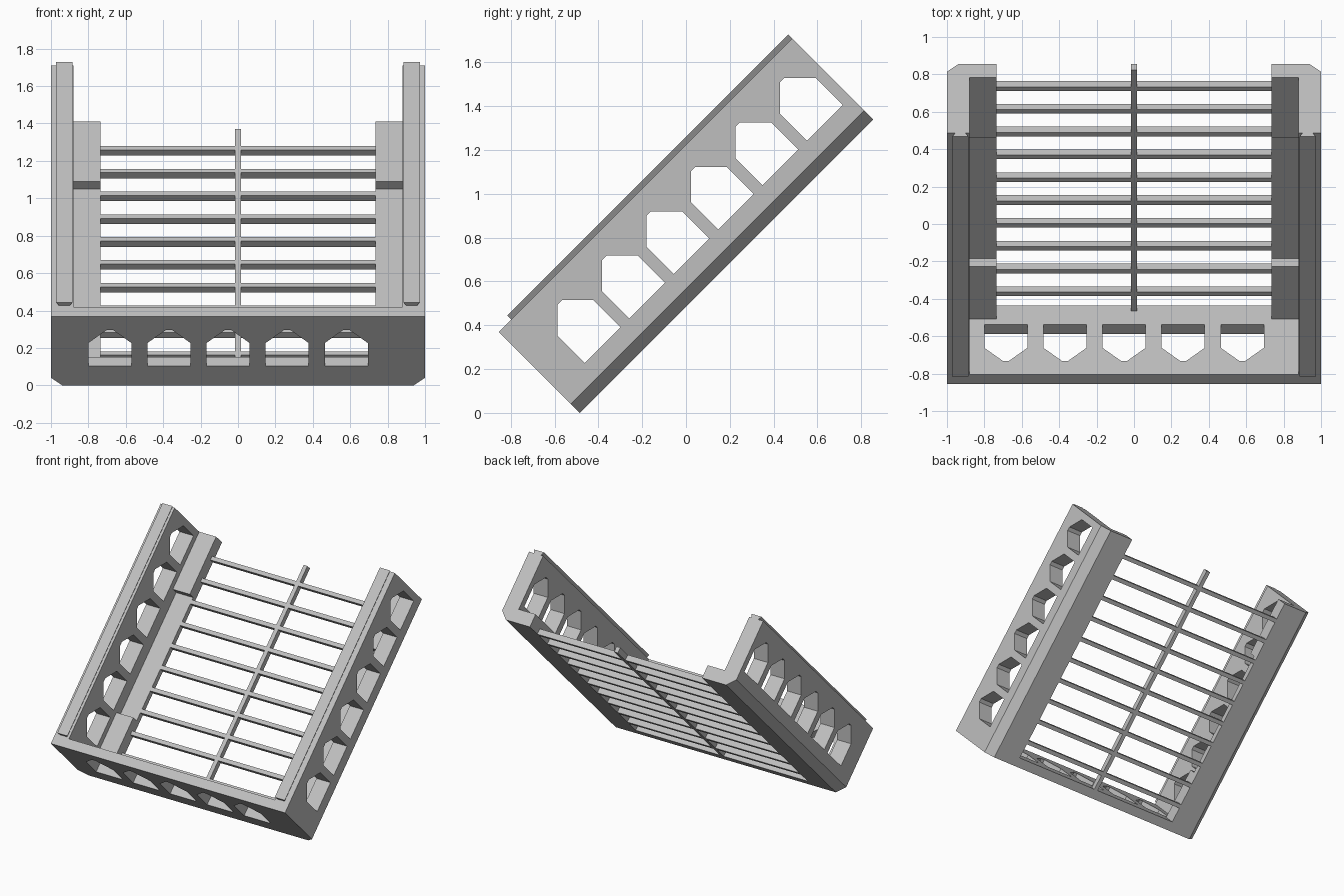
import bpy, bmesh, math

cube = bpy.data.objects.get("Cube")
if cube:
    bpy.data.objects.remove(cube, do_unlink=True)

grey = bpy.data.materials.new("light_grey")
grey.use_nodes = True
grey.diffuse_color = (0.52, 0.52, 0.52, 1)
grey.node_tree.nodes["Principled BSDF"].inputs["Base Color"].default_value = (0.52, 0.52, 0.52, 1)

# Flat tray sizes: x across, y along the length, z up through the depth
LENGTH, DEPTH = 1.895, 0.522
WALL_IN, RAIL_IN = 0.88, 0.735
FLOOR, BAR, FRONT = 0.1, 0.043, 0.07
parts = []


def prism(bm, outline, axis, lo, hi):
    """Extrude a 2D outline along x (outline y, z) or along y (outline x, z)."""
    def place(p, a):
        return (a, p[0], p[1]) if axis == "x" else (p[0], a, p[1])
    ends = [[bm.verts.new(place(p, a)) for p in outline] for a in (lo, hi)]
    for ring in ends:
        bm.faces.new(ring)
    n = len(outline)
    for i in range(n):
        j = (i + 1) % n
        bm.faces.new((ends[0][i], ends[0][j], ends[1][j], ends[1][i]))


def box(bm, x0, x1, y0, y1, z0, z1):
    prism(bm, [(x0, z0), (x1, z0), (x1, z1), (x0, z1)], "y", y0, y1)


def finish(bm, name):
    bmesh.ops.recalc_face_normals(bm, faces=bm.faces)
    mesh = bpy.data.meshes.new(name)
    bm.to_mesh(mesh)
    bm.free()
    mesh.materials.append(grey)
    ob = bpy.data.objects.new(name, mesh)
    bpy.context.collection.objects.link(ob)
    parts.append(ob)
    return ob


def cut(ob, bm):
    """Subtract the cutter mesh from a part."""
    cutter = finish(bm, "cutter")
    parts.remove(cutter)
    cutter.hide_render = True
    mod = ob.modifiers.new("cut", "BOOLEAN")
    mod.operation, mod.solver, mod.object = "DIFFERENCE", "EXACT", cutter
    bpy.context.view_layer.objects.active = ob
    bpy.ops.object.modifier_apply(modifier=mod.name)
    bpy.data.objects.remove(cutter, do_unlink=True)


def window(c):
    """House-shaped opening centred on c."""
    side, peak = 0.115, 0.015
    return [(c - side, 0.145), (c + side, 0.145), (c + side, 0.32),
            (c + peak, 0.42), (c - peak, 0.42), (c - side, 0.32)]


# Side walls with floor rails, windows, rail recess and top ridge
for s, side in ((1, "left"), (-1, "right")):
    bm = bmesh.new()
    section = [(RAIL_IN, 0), (0.94, 0), (1, 0.057), (1, DEPTH),
               (WALL_IN, DEPTH), (WALL_IN, FLOOR), (RAIL_IN, FLOOR)]
    prism(bm, [(s * x, z) for x, z in section], "y", 0, LENGTH)
    wall = finish(bm, side + "_wall")

    bm = bmesh.new()
    for k in range(6):
        prism(bm, window(0.293 + 0.287 * k), "x", s * 0.8, s * 1.1)
    cut(wall, bm)

    bm = bmesh.new()
    box(bm, s * 0.7, s * WALL_IN, 0.467, 1.44, BAR, 0.13)
    cut(wall, bm)

    bm = bmesh.new()
    ridge = [(0.9, DEPTH), (0.957, DEPTH), (0.972, 0.548), (0.885, 0.548)]
    prism(bm, [(s * x, z) for x, z in ridge], "y", 0.08, LENGTH)
    finish(bm, side + "_ridge")

# Front panel with its row of windows
bm = bmesh.new()
box(bm, -WALL_IN, WALL_IN, 0, FRONT, 0, DEPTH)
panel = finish(bm, "front_panel")
bm = bmesh.new()
for k in range(5):
    prism(bm, window(-0.685 + 0.316 * k), "y", -0.1, 0.2)
cut(panel, bm)

# Floor grille: cross bars and one long centre bar
for k in range(10):
    bm = bmesh.new()
    y = 1.767 - 0.1725 * k
    box(bm, -RAIL_IN, RAIL_IN, y - 0.03, y, 0, BAR)
    finish(bm, "cross_bar_%d" % (k + 1))
bm = bmesh.new()
box(bm, -0.016, 0.016, FRONT, LENGTH, 0, BAR)
finish(bm, "centre_bar")

# Tilt the whole tray to stand on its front lower edge
for ob in parts:
    ob.rotation_euler.x = math.radians(45)
    ob.location = (0, -0.4855, 0)
